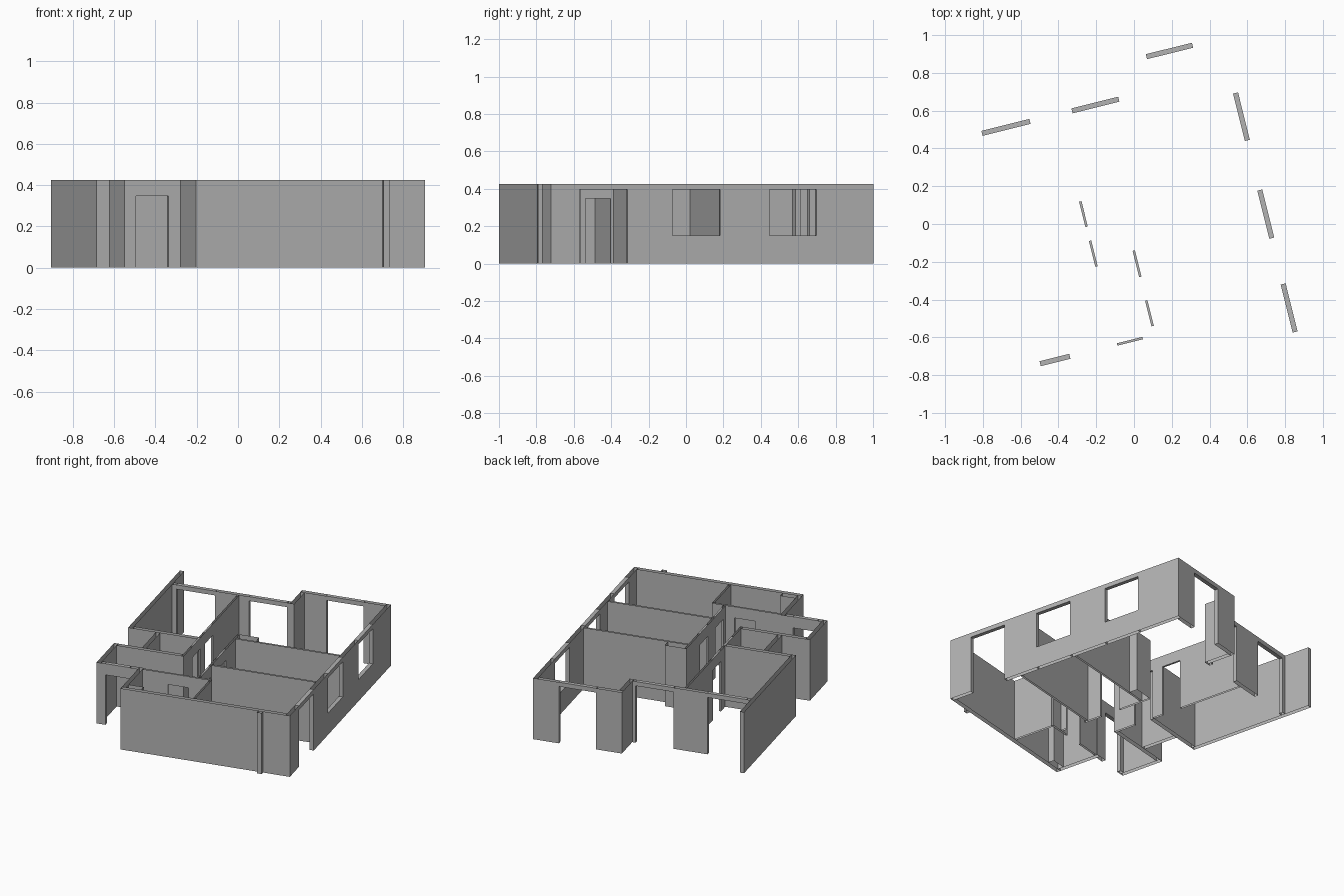
import bpy
import bmesh
import math
from mathutils import Matrix, Vector

cube = bpy.data.objects.get("Cube")
if cube:
    bpy.data.objects.remove(cube, do_unlink=True)

HEIGHT = 0.425
DOOR, WINDOW, SILL = 0.347, 0.395, 0.15
THICK, THIN = 0.027, 0.013
TURN = Matrix.Rotation(math.radians(14), 4, 'Z')

plaster = bpy.data.materials.new("plaster_grey")
plaster.use_nodes = True
grey = (0.45, 0.45, 0.45, 1)
plaster.diffuse_color = grey
plaster.node_tree.nodes["Principled BSDF"].inputs["Base Color"].default_value = grey


def add_box(bm, low, high, top=False, bottom=False):
    """Box with open top and bottom unless asked for."""
    low, high = Vector(low), Vector(high)
    size = high - low
    matrix = Matrix.Translation((low + high) / 2) @ Matrix.Diagonal((*size, 1))
    verts = bmesh.ops.create_cube(bm, size=1, matrix=matrix)["verts"]
    bm.normal_update()
    faces = {f for v in verts for f in v.link_faces}
    unwanted = [f for f in faces if (f.normal.z > 0.9 and not top)
                or (f.normal.z < -0.9 and not bottom)]
    bmesh.ops.delete(bm, geom=unwanted, context='FACES_ONLY')


def finish(name, bm):
    bm.transform(TURN)
    mesh = bpy.data.meshes.new(name)
    bm.to_mesh(mesh)
    bm.free()
    mesh.materials.append(plaster)
    bpy.context.collection.objects.link(bpy.data.objects.new(name, mesh))


def wall(name, axis, centre, start, end, thick=THICK, openings=()):
    """Straight wall along an axis; openings are (start, end, bottom, top)."""
    bm = bmesh.new()

    def piece(s, e, z0, z1, **caps):
        c0, c1 = centre - thick / 2, centre + thick / 2
        if axis == 'x':
            add_box(bm, (s, c0, z0), (e, c1, z1), **caps)
        else:
            add_box(bm, (c0, s, z0), (c1, e, z1), **caps)

    position = start
    for s, e, z0, z1 in sorted(openings):
        piece(position, s, 0, HEIGHT)
        piece(s, e, z1, HEIGHT, top=True, bottom=True)
        if z0 > 0:
            piece(s, e, 0, z0, top=True)
        position = e
    piece(position, end, 0, HEIGHT)
    finish(name, bm)


def shaft(name, x0, x1, y0, y1):
    bm = bmesh.new()
    add_box(bm, (x0, y0, 0), (x1, y1, HEIGHT))
    finish(name, bm)


# Outer walls
wall("right_wall", 'y', 0.6895, -0.92, 0.857, openings=[
    (-0.761, -0.499, 0, WINDOW), (-0.249, 0.013, SILL, WINDOW), (0.284, 0.543, SILL, WINDOW)])
wall("back_wall_right", 'x', 0.8435, 0.104, 0.676, openings=[(0.278, 0.53, 0, WINDOW)])
wall("back_step_wall", 'y', 0.1175, 0.647, 0.83)
wall("back_wall_left", 'x', 0.6605, -0.693, 0.104, openings=[
    (-0.665, -0.403, 0, WINDOW), (-0.174, 0.082, 0, WINDOW)])
wall("left_wall", 'y', -0.7065, -0.055, 0.855)
wall("front_wall", 'x', -0.9065, -0.44, 0.676)
wall("front_step_wall", 'y', -0.4265, -0.893, -0.584)
wall("entrance_wall", 'x', -0.5975, -0.693, -0.44, openings=[(-0.661, -0.499, 0, DOOR)])
wall("entrance_side_wall", 'y', -0.7065, -0.611, -0.303)

# Recess on the left side
wall("recess_front_wall", 'x', -0.3165, -0.693, -0.254)
wall("recess_back_wall", 'x', -0.0415, -0.693, -0.254)
wall("recess_inner_wall", 'y', -0.5175, -0.303, -0.055)

# Inner partitions with doorways
wall("corridor_left_wall", 'y', -0.247, -0.33, 0.647, THIN, [
    (-0.17, -0.03, 0, DOOR), (0.046, 0.185, 0, DOOR)])
wall("corridor_right_wall", 'y', -0.035, -0.591, 0.1, THIN, [
    (-0.548, -0.409, 0, DOOR), (-0.28, -0.136, 0, DOOR)])
wall("bathroom_back_wall", 'x', -0.597, -0.413, 0.052, THIN, [(-0.241, -0.102, 0, DOOR)])
wall("bathroom_side_wall", 'y', 0.046, -0.893, -0.603, THIN)
wall("middle_partition", 'x', -0.387, -0.029, 0.676, THIN)
wall("rear_partition", 'x', 0.036, -0.029, 0.676, THIN)

# Service shafts and the outside pipe casing
shaft("living_room_shaft", -0.029, 0.105, 0.042, 0.1)
shaft("bathroom_shaft", -0.413, -0.31, -0.893, -0.85)
shaft("front_pipe_casing", 0.492, 0.523, -0.945, -0.92)
